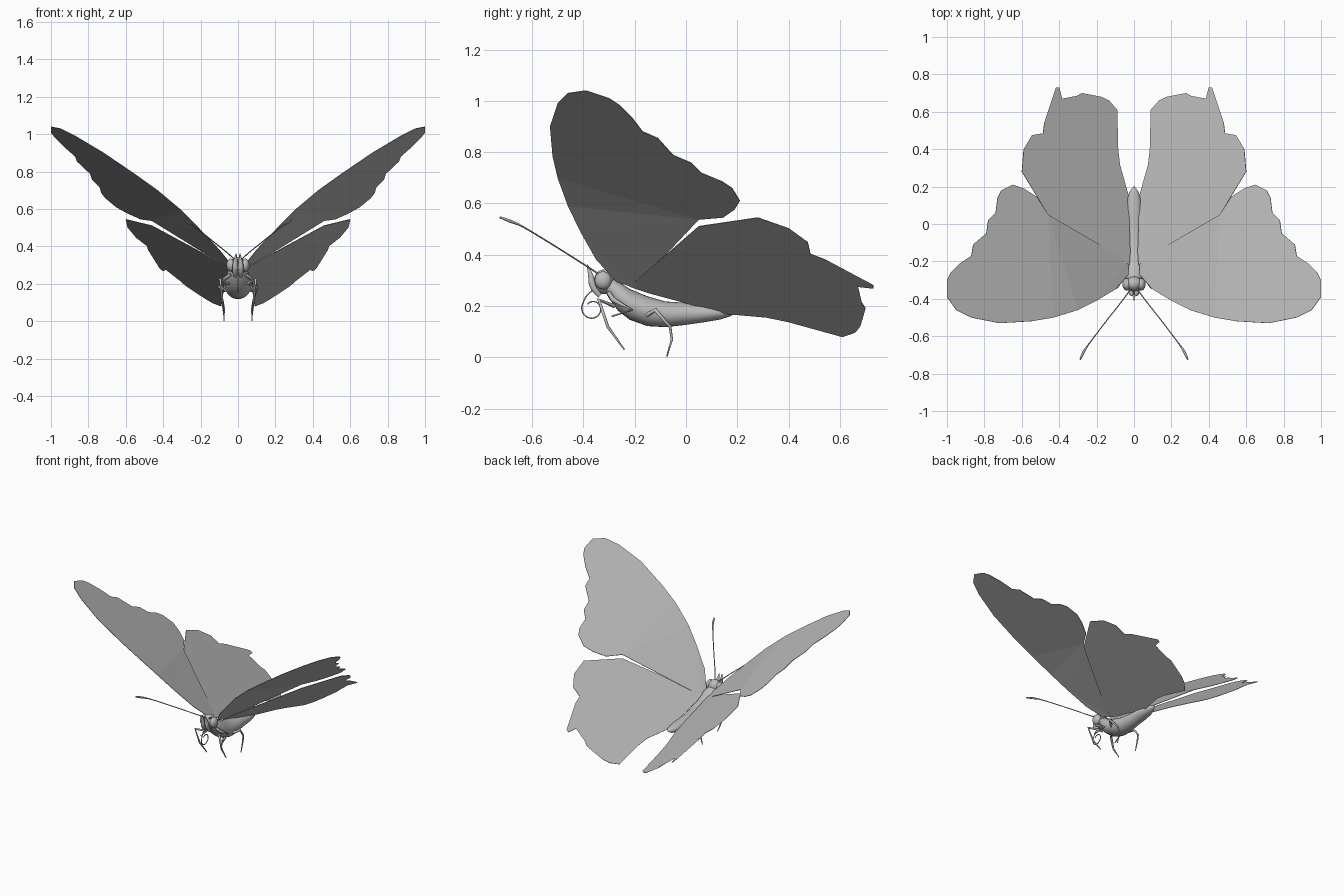
import bpy, bmesh, math
from mathutils import Vector

if "Cube" in bpy.data.objects:
    bpy.data.objects.remove(bpy.data.objects["Cube"])

grey = bpy.data.materials.new("plain grey")
grey.use_nodes = True
GREY = (0.5, 0.5, 0.5, 1)
grey.diffuse_color = GREY
grey.node_tree.nodes["Principled BSDF"].inputs["Base Color"].default_value = GREY


def finish(name, bm, smooth=True):
    bmesh.ops.recalc_face_normals(bm, faces=bm.faces)
    mesh = bpy.data.meshes.new(name)
    bm.to_mesh(mesh)
    bm.free()
    mesh.materials.append(grey)
    for p in mesh.polygons:
        p.use_smooth = smooth
    obj = bpy.data.objects.new(name, mesh)
    bpy.context.collection.objects.link(obj)
    return obj


def mirror(obj):
    mod = obj.modifiers.new("mirror", 'MIRROR')
    mod.use_clip = False
    return obj


def wing(name, outline, base, slope_x, slope_y):
    """Thin tilted sheet cut to a plan outline."""
    bm = bmesh.new()
    bm.faces.new([bm.verts.new((x, y, base + slope_x * x + slope_y * y)) for x, y in outline])
    bmesh.ops.triangulate(bm, faces=bm.faces)
    obj = finish(name, bm, False)
    mod = obj.modifiers.new("thickness", 'SOLIDIFY')
    mod.thickness, mod.offset = 0.003, 0
    return mirror(obj)


def loft(name, rings, sides=24):
    """Elliptical rings (y, z, half width, half height) along y."""
    bm = bmesh.new()
    loops = []
    for y, z, w, h in rings:
        loops.append([bm.verts.new((w * math.cos(a), y, z + h * math.sin(a)))
                      for a in (math.tau * i / sides for i in range(sides))])
    for a, b in zip(loops, loops[1:]):
        for i in range(sides):
            j = (i + 1) % sides
            bm.faces.new((a[i], a[j], b[j], b[i]))
    bm.faces.new(loops[0])
    bm.faces.new(loops[-1])
    return finish(name, bm)


def tube(name, points, radii, kind='POLY'):
    curve = bpy.data.curves.new(name, 'CURVE')
    curve.dimensions = '3D'
    curve.bevel_depth = 1
    curve.bevel_resolution = 1
    curve.use_fill_caps = True
    spline = curve.splines.new(kind)
    spline.points.add(len(points) - 1)
    for p, co, r in zip(spline.points, points, radii):
        p.co, p.radius = (*co, 1), r
    if kind == 'NURBS':
        spline.order_u, spline.use_endpoint_u = 3, True
        spline.resolution_u = 5
    curve.materials.append(grey)
    obj = bpy.data.objects.new(name, curve)
    bpy.context.collection.objects.link(obj)
    return obj


def ball(name, centre, size):
    bm = bmesh.new()
    bmesh.ops.create_uvsphere(bm, u_segments=20, v_segments=12, radius=1)
    for v in bm.verts:
        v.co = Vector(centre) + v.co * Vector(size)
    return finish(name, bm)


# Wings with scalloped rear margins
fore = wing("forewings", [
    (.03, -.27), (.1, -.35), (.2, -.41), (.3, -.46), (.43, -.5), (.55, -.52), (.72, -.53),
    (.87, -.5), (.95, -.46), (1, -.39), (1, -.3), (.98, -.26), (.93, -.21), (.87, -.17),
    (.86, -.11), (.79, -.05), (.78, .02), (.74, .06), (.73, .14), (.71, .18), (.65, .21),
    (.59, .19), (.52, .145), (.46, .05), (.03, -.2)], .25, .661, -.331)
for v in fore.data.vertices:  # leading edge dips towards the body
    v.co.z -= .07 * max(0, 1 - v.co.x / .35)
wing("hindwings", [
    (.025, -.22), (.46, .05), (.6, .28), (.59, .4), (.555, .4), (.545, .475), (.487, .485),
    (.48, .54), (.43, .556), (.417, .73), (.4, .73), (.385, .67), (.35, .63), (.305, .685),
    (.28, .7), (.225, .64), (.176, .68), (.134, .66), (.09, .61), (.085, .4), (.075, .315),
    (.03, .155), (.025, 0), (.02, -.15)], .194, .722, -.293)

# Thorax and abdomen
body = loft("body", [
    (-.32, .285, .02, .02), (-.3, .27, .04, .04), (-.265, .24, .06, .058), (-.22, .207, .068, .06),
    (-.15, .18, .068, .058), (-.08, .168, .058, .05), (0, .17, .046, .043), (.07, .172, .045, .035),
    (.13, .174, .037, .027), (.17, .177, .025, .018), (.2, .18, .004, .004)])

# Head, eyes and palps
ball("head", (0, -.32, .295), (.045, .04, .048))
mirror(ball("eyes", (.038, -.323, .3), (.024, .033, .035)))
mirror(tube("palps", [(.015, -.335, .24), (.016, -.365, .27), (.014, -.37, .32), (.01, -.385, .362)],
            [.01, .016, .013, .002], 'NURBS'))

# Coiled feeding tube
coil = [(0, -.35, .27), (0, -.385, .25)]
for i in range(15):
    a = math.pi * .9 + i * .42
    r = .043 - .0012 * i
    coil.append((0, -.365 + r * math.cos(a), .19 + r * math.sin(a)))
tube("feeding_tube", coil, [.003] * len(coil), 'NURBS')

# Clubbed antennae
mirror(tube("antennae", [(.015, -.34, .325), (.03, -.37, .345), (.15, -.52, .44), (.24, -.64, .513),
                         (.262, -.67, .525), (.277, -.7, .537), (.288, -.725, .546)],
            [.004, .003, .003, .003, .006, .007, .004], 'NURBS'))

# Legs
mirror(tube("front_legs", [(.05, -.28, .2), (.095, -.34, .225), (.085, -.305, .12), (.075, -.24, .03)],
            [.008, .008, .006, .003]))
mirror(tube("middle_legs", [(.04, -.3, .25), (.075, -.285, .225), (.07, -.21, .185), (.085, -.29, .16)],
            [.009, .01, .006, .004]))
mirror(tube("rear_legs", [(.05, -.16, .16), (.1, -.12, .185), (.085, -.062, .12),
                          (.075, -.055, .07), (.075, -.075, .003)],
            [.009, .009, .006, .005, .003]))
